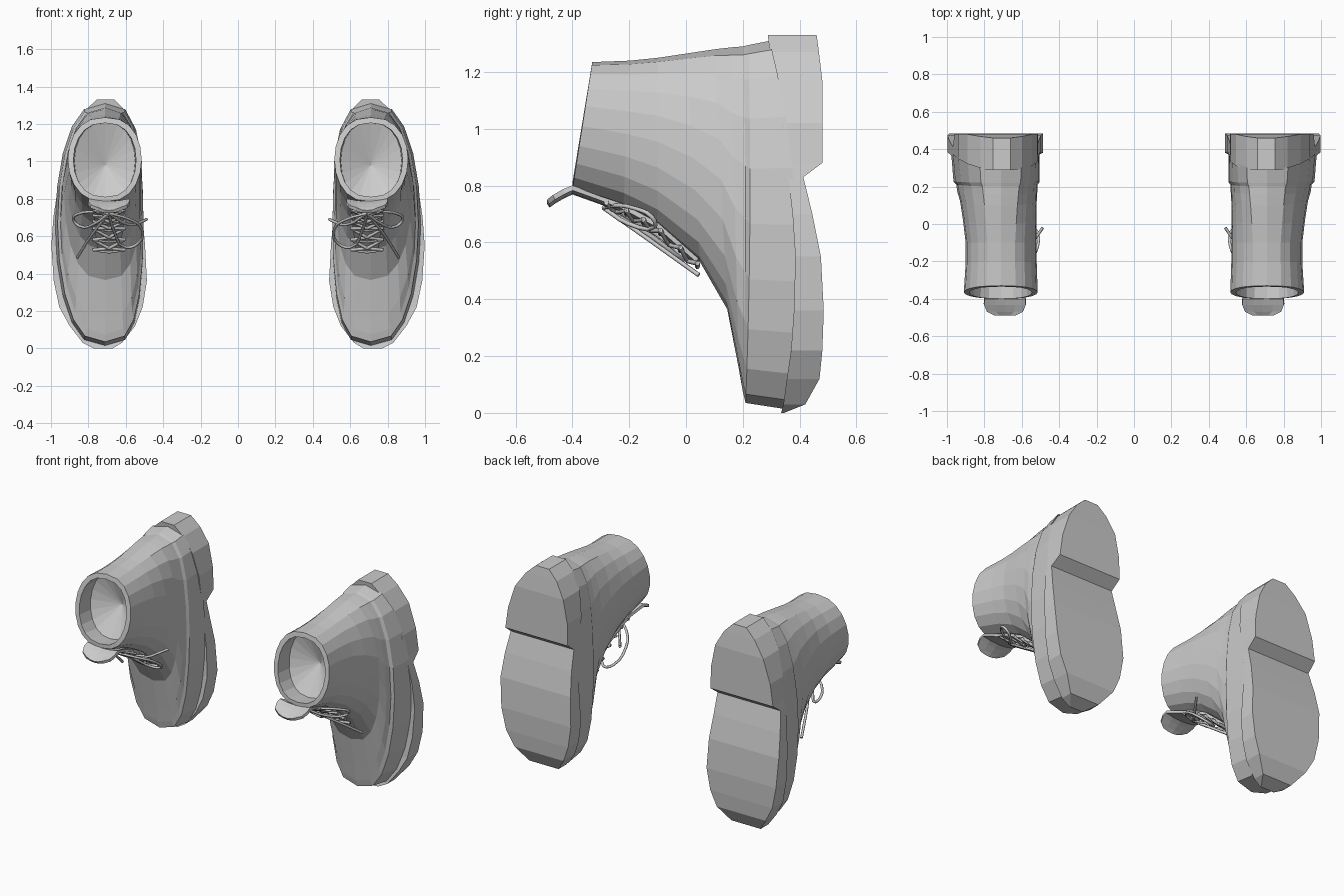
import bpy, bmesh
from math import sin, cos, pi, copysign
from mathutils import Vector

if "Cube" in bpy.data.objects:
    bpy.data.objects.remove(bpy.data.objects["Cube"])

N = 20


def finish(name, bm, solid=0):
    """Turn a bmesh into a flat-shaded object, mirrored to make the pair."""
    bmesh.ops.recalc_face_normals(bm, faces=bm.faces)
    me = bpy.data.meshes.new(name)
    bm.to_mesh(me)
    bm.free()
    ob = bpy.data.objects.new(name, me)
    bpy.context.collection.objects.link(ob)
    if solid:
        m = ob.modifiers.new("thickness", "SOLIDIFY")
        m.thickness = solid
        m.offset = 0
    ob.modifiers.new("pair", "MIRROR").use_mirror_merge = False
    return ob


def loft(bm, rings, closed=True):
    """Bridge successive point rings with quads; returns the vertex rings."""
    vr = [[bm.verts.new(p) for p in r] for r in rings]
    for a, b in zip(vr, vr[1:]):
        n = len(a)
        for i in range(n if closed else n - 1):
            j = (i + 1) % n
            bm.faces.new((a[i], a[j], b[j], b[i]))
    return vr


def tube(name, paths, radius, smooth=True):
    """Round cord along one or more point paths."""
    cu = bpy.data.curves.new(name, "CURVE")
    cu.dimensions = "3D"
    cu.bevel_depth = radius
    cu.bevel_resolution = 1
    cu.resolution_u = 3
    cu.use_fill_caps = True
    for pts in paths:
        if smooth:
            sp = cu.splines.new("BEZIER")
            sp.bezier_points.add(len(pts) - 1)
            for bp, p in zip(sp.bezier_points, pts):
                bp.co = p
                bp.handle_left_type = bp.handle_right_type = "AUTO"
        else:
            sp = cu.splines.new("POLY")
            sp.points.add(len(pts) - 1)
            for q, p in zip(sp.points, pts):
                q.co = (*p, 1)
    tmp = bpy.data.objects.new(name + "_curve", cu)
    bpy.context.collection.objects.link(tmp)
    bpy.context.view_layer.update()
    dg = bpy.context.evaluated_depsgraph_get()
    me = bpy.data.meshes.new_from_object(tmp.evaluated_get(dg))
    bpy.data.objects.remove(tmp)
    bm = bmesh.new()
    bm.from_mesh(me)
    bpy.data.meshes.remove(me)
    return finish(name, bm)


# Sole with heel block: z, inner x, outer x, top y, bottom y
SOLE = [(0.0, .67, .77, .335, .345), (.03, .62, .83, .343, .42),
        (.12, .55, .90, .355, .47), (.22, .51, .955, .37, .48),
        (.36, .487, .985, .38, .485), (.55, .497, .998, .385, .475),
        (.70, .51, .987, .375, .445), (.83, .515, .968, .36, .413),
        (.88, .512, .96, .355, .48), (1.02, .515, .94, .335, .48),
        (1.17, .545, .89, .31, .48), (1.27, .60, .82, .295, .468),
        (1.33, .66, .755, .288, .46)]
bm = bmesh.new()
vr = loft(bm, [[(xi, yt, z), (xo, yt, z), (xo, yb, z), (xi, yb, z)]
               for z, xi, xo, yt, yb in SOLE])
bm.faces.new(vr[0])
bm.faces.new(vr[-1])
finish("sole", bm)


# Upper: tilted egg-shaped rings from the welt to the collar and inside it
def ring(fy, fz, hy, hz, xi, xo, p, sag):
    pts = []
    for i in range(N):
        a = 2 * pi * i / N
        t = (1 - cos(a)) / 2
        s = sin(a)
        c = .71 + ((xi + xo) / 2 - .71) * s * s
        x = c + copysign(abs(s) ** p, s) * (xo - xi) / 2
        pts.append((x, fy + (hy - fy) * t + sag * s * s, fz + (hz - fz) * t))
    return pts


# front y, front z, heel y, heel z, inner x, outer x, squareness, sag
UPPER = [(.34, .015, .295, 1.31, .505, .978, .65, .07),
         (.21, .035, .22, 1.295, .505, .965, .66, .01),
         (.20, .075, .20, 1.29, .515, .95, .68, .01),
         (.185, .16, .16, 1.287, .517, .945, .7, 0),
         (.145, .365, .10, 1.28, .52, .93, .72, 0),
         (.05, .53, .0, 1.265, .52, .915, .76, 0),
         (-.10, .66, -.10, 1.25, .52, .90, .8, 0),
         (-.22, .725, -.20, 1.24, .52, .90, .8, 0),
         (-.40, .785, -.33, 1.235, .515, .91, .8, 0),
         (-.40, .81, -.335, 1.205, .545, .88, .8, 0),
         (-.29, .80, -.23, 1.205, .55, .875, .8, 0)]
bm = bmesh.new()
vr = loft(bm, [ring(*u) for u in UPPER])
centre = bm.verts.new((.71, -.17, .98))
for i in range(N):
    bm.faces.new((vr[-1][i], vr[-1][(i + 1) % N], centre))
finish("upper", bm)

# Tongue: y, z, half width
TONGUE = [(-.485, .73, .06), (-.465, .745, .098), (-.43, .765, .112), (-.40, .778, .11),
          (-.30, .743, .085), (-.22, .712, .08), (-.10, .648, .075), (.04, .525, .06)]
bm = bmesh.new()
loft(bm, [[(.69 + w * k, y, z + .014 * k * k) for k in (-1, -.5, 0, .5, 1)]
          for y, z, w in TONGUE], closed=False)
finish("tongue", bm, solid=.018)

# Criss-cross lacing along the throat line
THROAT = [Vector((.69, *p)) for p in
          ((.04, .515), (-.02, .57), (-.09, .63), (-.15, .668), (-.21, .70), (-.28, .728))]
W = Vector((.085, 0, .012))
E = Vector((-.085, 0, .012))
rows = []
for a, b in zip(THROAT, THROAT[1:]):
    rows += [[a + W, (a + b) / 2 + Vector((0, -.004, -.008)), b + E],
             [a + E, (a + b) / 2 + Vector((0, -.004, -.008)), b + W]]
rows += [[p + E, p, p + W] for p in THROAT]
tube("lacing", rows, .009, smooth=False)

# Bow loops and free ends
k = (.69, -.29, .722)
tube("lace_bow", [
    [k, (.58, -.22, .69), (.515, -.12, .64), (.535, -.02, .56), (.60, -.01, .54),
     (.66, -.12, .62), k],
    [k, (.77, -.25, .73), (.85, -.18, .72), (.88, -.12, .69), (.85, -.11, .655),
     (.77, -.2, .665), k],
    [k, (.78, -.13, .61), (.86, .045, .485)],
    [k, (.58, -.15, .66), (.488, -.02, .69)]], .008)
